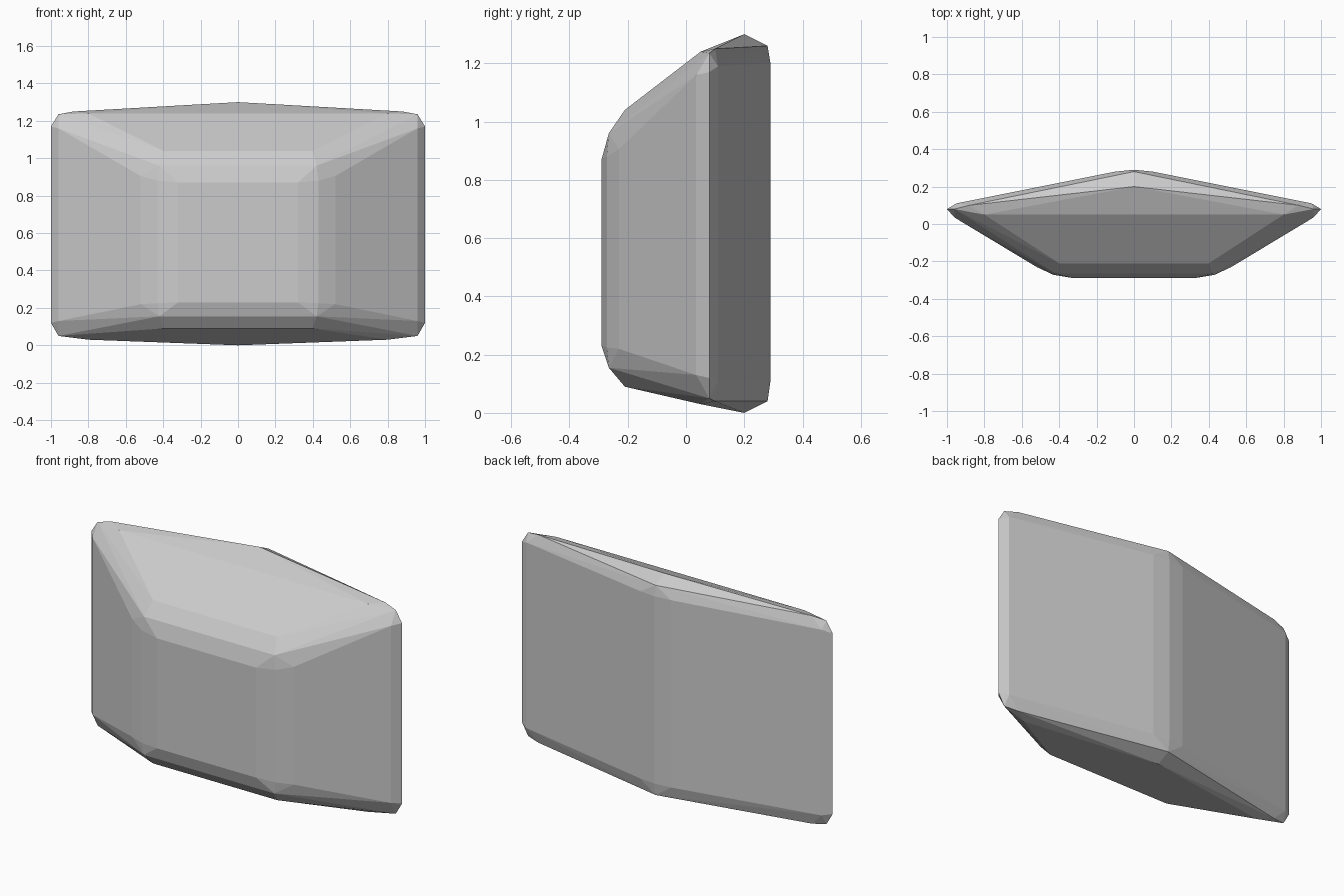
import bpy, bmesh

if "Cube" in bpy.data.objects:
    bpy.data.objects.remove(bpy.data.objects["Cube"])

# Each column: x, y, bottom z, top z (right half, mirrored in x)
WALL = [(0.32, -0.29, 0.23, 0.87), (0.43, -0.272, 0.225, 0.88),
        (0.52, -0.23, 0.22, 0.905), (0.96, 0.035, 0.13, 1.16),
        (1.00, 0.08, 0.12, 1.17), (0.95, 0.11, 0.11, 1.19),
        (0.10, 0.28, 0.11, 1.20), (0.0, 0.29, 0.11, 1.20)]
CHAMFER = [(0.34, -0.265, 0.155, 0.96), (0.42, -0.265, 0.155, 0.96),
           (0.96, 0.08, 0.05, 1.235), (0.88, 0.10, 0.04, 1.25),
           (0.0, 0.28, 0.04, 1.26)]
CAPS = [(0.40, -0.21, 0.09, 1.04), (0.80, 0.05, 0.03, 1.24),
        (0.0, 0.20, 0.0, 1.30)]

# Five-sided chamfered block, wrapped around the columns
bm = bmesh.new()
for x, y, low, high in WALL + CHAMFER + CAPS:
    for side in ((-1, 1) if x else (1,)):
        for z in (low, high):
            bm.verts.new((side * x, y, z))
hull = bmesh.ops.convex_hull(bm, input=bm.verts[:])
loose = {g for g in hull["geom_interior"] + hull["geom_unused"]
         if isinstance(g, bmesh.types.BMVert)}
bmesh.ops.delete(bm, geom=list(loose), context="VERTS")

# Merge the coplanar triangles into clean flat faces
bmesh.ops.dissolve_limit(bm, angle_limit=0.03, verts=bm.verts[:], edges=bm.edges[:])
bmesh.ops.recalc_face_normals(bm, faces=bm.faces[:])
mesh = bpy.data.meshes.new("chamfered_block")
bm.to_mesh(mesh)
bm.free()
block = bpy.data.objects.new("chamfered_block", mesh)
bpy.context.collection.objects.link(block)
